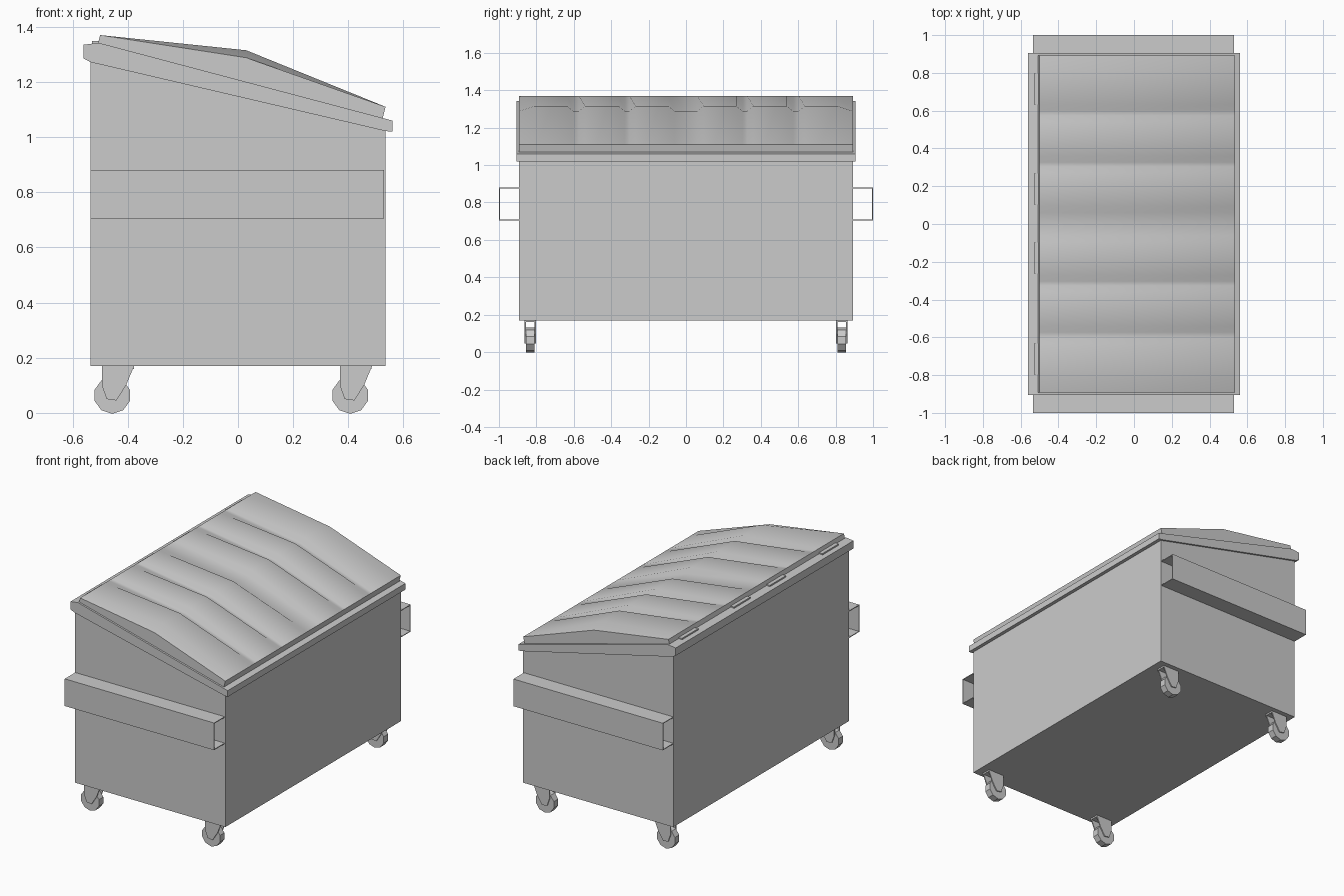
import bpy, bmesh, math

if "Cube" in bpy.data.objects:
    bpy.data.objects.remove(bpy.data.objects["Cube"])


def make_object(name, bm):
    bmesh.ops.recalc_face_normals(bm, faces=bm.faces)
    mesh = bpy.data.meshes.new(name)
    bm.to_mesh(mesh)
    bm.free()
    obj = bpy.data.objects.new(name, mesh)
    bpy.context.collection.objects.link(obj)
    return obj


def prism(name, profile, y0, y1):
    """Extrude an (x, z) outline from y0 to y1."""
    bm = bmesh.new()
    a = [bm.verts.new((x, y0, z)) for x, z in profile]
    b = [bm.verts.new((x, y1, z)) for x, z in profile]
    n = len(profile)
    bm.faces.new(a)
    bm.faces.new(b[::-1])
    for i in range(n):
        j = (i + 1) % n
        bm.faces.new((a[i], b[i], b[j], a[j]))
    return make_object(name, bm)


def box(name, x0, x1, y0, y1, z0, z1):
    return prism(name, [(x0, z0), (x1, z0), (x1, z1), (x0, z1)], y0, y1)


# Main bin with sloping top
prism("bin_body", [(-.535, .17), (.535, .17), (.535, 1.045), (-.535, 1.31)], -.893, .893)

# Rim band around the sloping opening
prism("rim", [(-.56, 1.285), (-.535, 1.272), (.535, 1.022), (.56, 1.02),
              (.56, 1.06), (-.505, 1.342), (-.56, 1.335)], -.905, .905)

# Lid: raised crests between valleys, blended into straight front and back edges
half = [(0.06, 0), (0.095, 1), (0.27, 1), (0.303, 0), (0.327, 0), (0.36, 1),
        (0.54, 1), (0.573, 0), (0.602, 0), (0.635, 1), (0.81, 1), (0.893, 0)]
columns = [(-y, c) for y, c in reversed(half)] + half
bm = bmesh.new()
rings = []
for y, crest in columns:
    mid = 1.315 if crest else 1.288
    section = [(-.512, 1.325), (-.5, 1.37), (.03, mid), (.535, 1.11), (.523, 1.062)]
    rings.append([bm.verts.new((x, y, z)) for x, z in section])
for r, s in zip(rings, rings[1:]):
    for i in range(5):
        j = (i + 1) % 5
        bm.faces.new((r[i], r[j], s[j], s[i]))
bm.faces.new(rings[0])
bm.faces.new(rings[-1][::-1])
lid = make_object("lid", bm)
bpy.context.view_layer.objects.active = lid
lid.select_set(True)
bpy.ops.object.shade_smooth_by_angle(angle=math.radians(50))
lid.select_set(False)

# Hinge tabs behind the lid
for y in (-.715, -.18, .185, .715):
    box("hinge_tab", -.53, -.505, y - .083, y + .083, 1.325, 1.348)

# Hollow lifting sleeves on both ends
t = .005
for s in (-1, 1):
    inner, outer = sorted((s * .89, s * 1.0))
    box("sleeve_top", -.535, .53, inner, outer, .88 - t, .88)
    box("sleeve_bottom", -.535, .53, inner, outer, .705, .705 + t)
    face = sorted((s * (1 - t), s * 1.0))
    box("sleeve_outer", -.535, .53, face[0], face[1], .705, .88)

# Casters: ten-sided wheel between two fork plates
for cx in (-.456, .407):
    for cy in (-.833, .833):
        wheel = [(cx + .067 * math.cos(math.radians(18 + 36 * i)),
                  .0637 + .067 * math.sin(math.radians(18 + 36 * i))) for i in range(10)]
        prism("caster_wheel", wheel, cy - .022, cy + .022)
        fork = [(cx - .038, .172), (cx - .038, .10), (cx - .02, .05), (cx + .015, .045),
                (cx + .05, .10), (cx + .08, .172)]
        for s in (-1, 1):
            y0, y1 = sorted((cy + s * .023, cy + s * .03))
            prism("caster_fork", fork, y0, y1)
        box("caster_plate", cx - .038, cx + .078, cy - .03, cy + .03, .16, .172)
